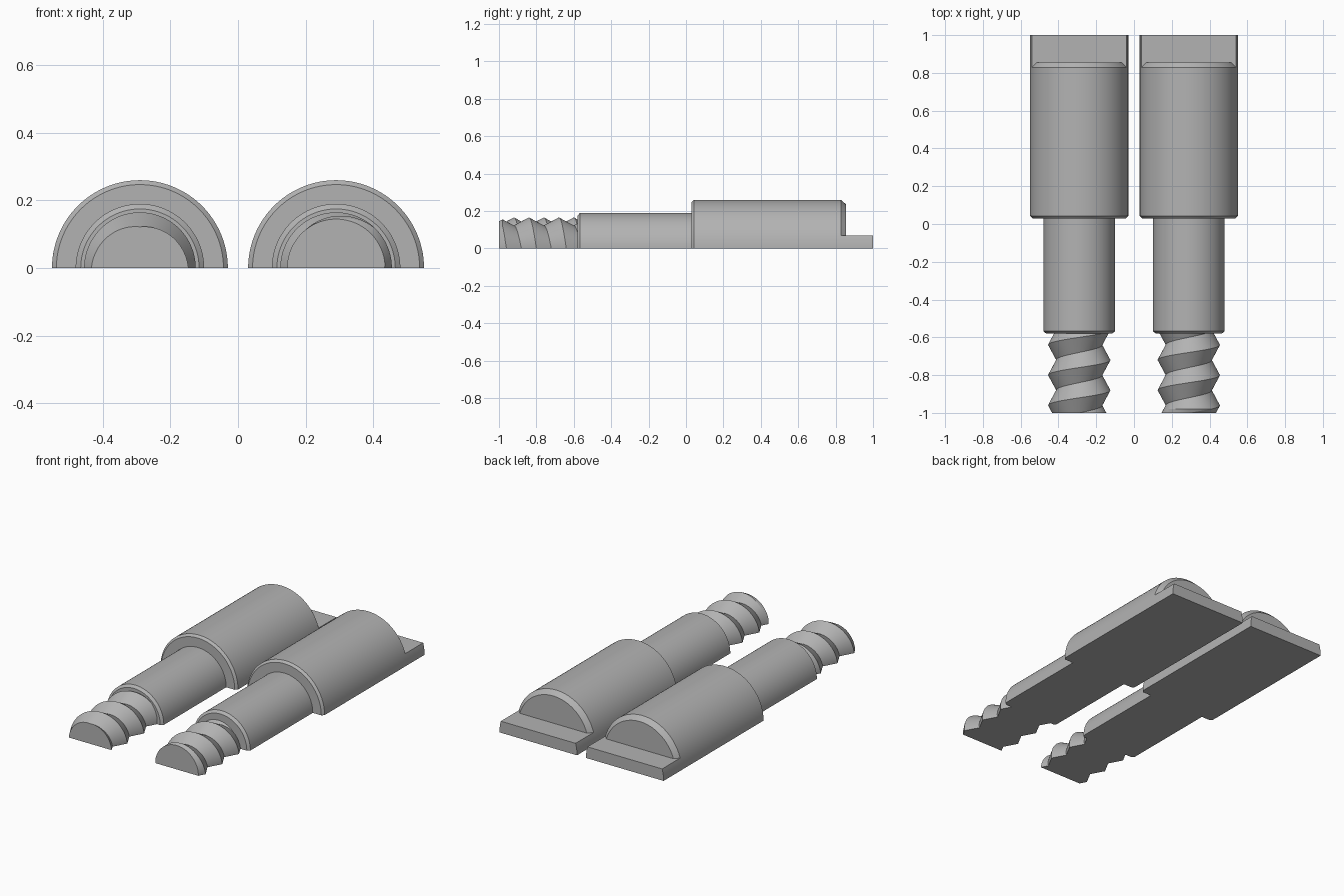
import bpy, bmesh
from math import pi, sin, cos, asin, hypot

if "Cube" in bpy.data.objects:
    bpy.data.objects.remove(bpy.data.objects["Cube"], do_unlink=True)

SEGS = 64
OFFSET = 0.29            # distance of each half bolt from the centre
PITCH, CREST, ROOT = 0.16, 0.165, 0.122
END_Y, THREAD_TOP = -1.0, -0.575

steel = bpy.data.materials.new("grey steel")
steel.use_nodes = True
colour = (0.45, 0.45, 0.45, 1)
steel.diffuse_color = colour
steel.node_tree.nodes["Principled BSDF"].inputs["Base Color"].default_value = colour


def finish(bm, name, x):
    bmesh.ops.recalc_face_normals(bm, faces=bm.faces)
    mesh = bpy.data.meshes.new(name)
    bm.to_mesh(mesh)
    bm.free()
    mesh.materials.append(steel)
    obj = bpy.data.objects.new(name, mesh)
    obj.location.x = x
    bpy.context.collection.objects.link(obj)
    bpy.ops.object.select_all(action="DESELECT")
    obj.select_set(True)
    bpy.context.view_layer.objects.active = obj
    bpy.ops.object.shade_smooth_by_angle(angle=pi / 9)


def skin(bm, rows):
    for a, b in zip(rows, rows[1:]):
        for i in range(len(a) - 1):
            bm.faces.new((a[i], a[i + 1], b[i + 1], b[i]))


def half_turned(name, x, profile):
    """Half of a turned solid, flat side down, axis along y."""
    bm = bmesh.new()
    rows = [[bm.verts.new((r * cos(pi * i / SEGS), y, r * sin(pi * i / SEGS)))
             for i in range(SEGS + 1)] for y, r in profile]
    skin(bm, rows)
    bm.faces.new(rows[0])
    bm.faces.new(rows[-1])
    bm.faces.new([r[0] for r in rows] + [r[-1] for r in reversed(rows)])
    finish(bm, name, x)


def tang(name, x, radius, height, y0, y1):
    """Flat tongue: the lower slice of the half cylinder."""
    top = asin(height / radius)
    angles = [top * i / 8 for i in range(9)]
    angles += [pi - a for a in reversed(angles)]
    bm = bmesh.new()
    face = bm.faces.new([bm.verts.new((radius * cos(a), y0, radius * sin(a)))
                         for a in angles])
    ext = bmesh.ops.extrude_face_region(bm, geom=[face], use_keep_orig=True)
    moved = [v for v in ext["geom"] if isinstance(v, bmesh.types.BMVert)]
    bmesh.ops.translate(bm, vec=(0, y1 - y0, 0), verts=moved)
    finish(bm, name, x)


def slice_off(bm, point, normal, clear=True):
    bmesh.ops.bisect_plane(bm, geom=bm.verts[:] + bm.edges[:] + bm.faces[:],
                           plane_co=point, plane_no=normal, clear_outer=clear)


def fill_open(bm):
    bmesh.ops.holes_fill(bm, edges=[e for e in bm.edges if e.is_boundary], sides=0)


def half_thread(name, x, shift):
    """Helical V thread, trimmed square at both ends and halved."""
    bm = bmesh.new()
    cols = []
    for i in range(SEGS * 2 + 1):
        a = pi * i / SEGS
        start = -1.36 + shift - PITCH * a / (2 * pi)
        cols.append([])
        for k in range(14):
            r = ROOT if k % 2 else CREST
            cols[-1].append(bm.verts.new((r * cos(a), start + k * PITCH / 2, r * sin(a))))
    skin(bm, cols)
    bmesh.ops.remove_doubles(bm, verts=bm.verts, dist=1e-4)
    slice_off(bm, (0, END_Y, 0), (0, -1, 0))
    slice_off(bm, (0, THREAD_TOP, 0), (0, 1, 0))
    slice_off(bm, (0, END_Y + 0.02, 0), (0, -1, 0), clear=False)
    # lead-in chamfer on the tip
    for v in bm.verts:
        limit = 0.145 + (v.co.y - END_Y)
        r = hypot(v.co.x, v.co.z)
        if r > limit:
            v.co.x *= limit / r
            v.co.z *= limit / r
    fill_open(bm)
    slice_off(bm, (0, 0, 0), (0, 0, -1))
    fill_open(bm)
    finish(bm, name, x)


shank = [(-0.58, 0.175), (-0.567, 0.19), (0.035, 0.19)]
body = [(0.03, 0.247), (0.043, 0.26), (0.828, 0.26), (0.856, 0.235)]

for side, x, shift in (("right", -OFFSET, 0), ("left", OFFSET, PITCH / 2)):
    half_thread(side + "_thread", x, shift)
    half_turned(side + "_shank", x, shank)
    half_turned(side + "_body", x, body)
    tang(side + "_tang", x, 0.26, 0.07, 0.828, 1.0)
